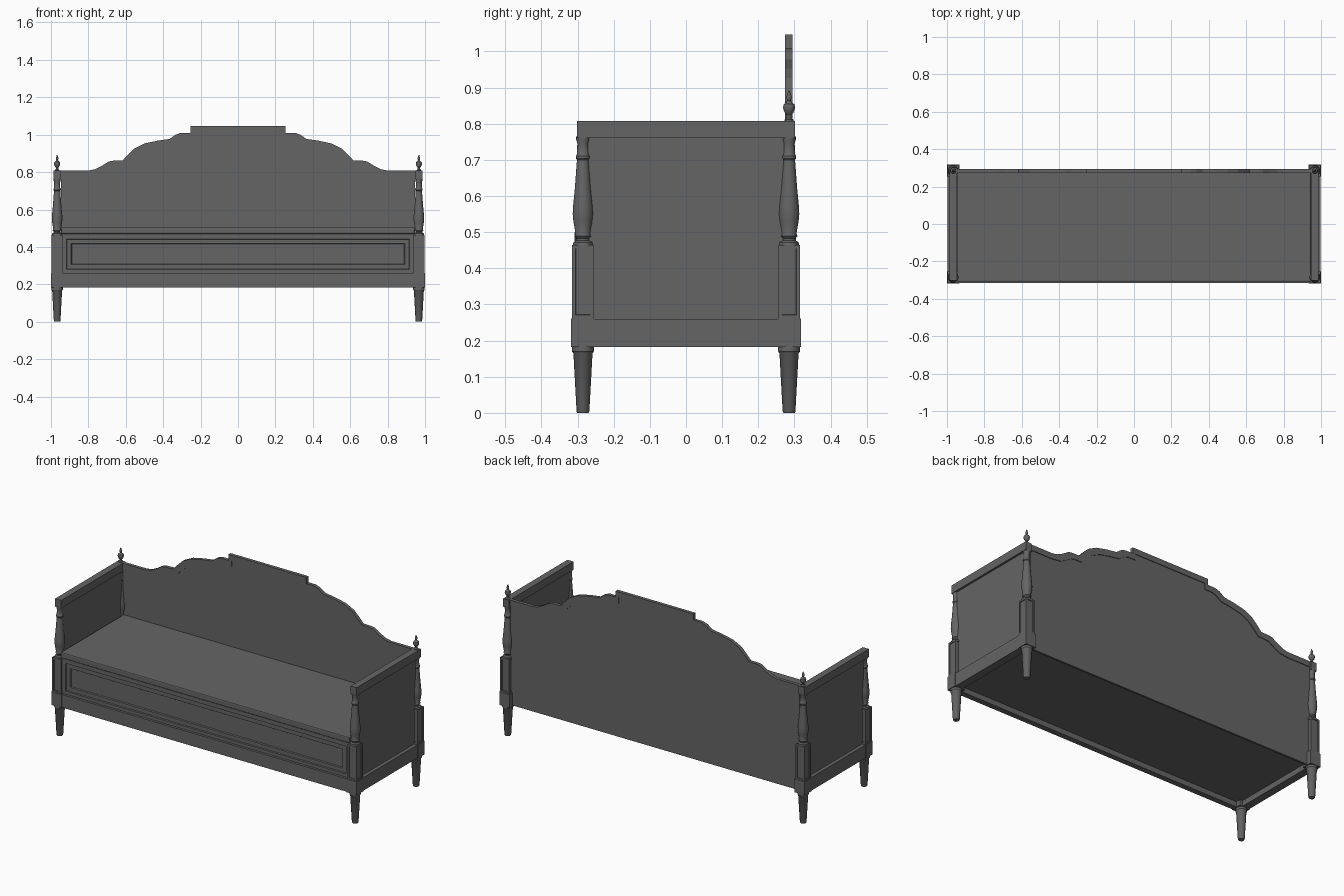
import bpy, bmesh, math
from mathutils import Vector

if "Cube" in bpy.data.objects:
    bpy.data.objects.remove(bpy.data.objects["Cube"])

wood = bpy.data.materials.new("dark grey paint")
wood.diffuse_color = (0.13, 0.13, 0.13, 1)
wood.use_nodes = True
wood.node_tree.nodes["Principled BSDF"].inputs["Base Color"].default_value = wood.diffuse_color


def finish(name, bm, mirror=(False, False), smooth=False, bevel=0):
    bmesh.ops.recalc_face_normals(bm, faces=bm.faces)
    me = bpy.data.meshes.new(name)
    bm.to_mesh(me)
    bm.free()
    me.materials.append(wood)
    ob = bpy.data.objects.new(name, me)
    bpy.context.collection.objects.link(ob)
    if bevel:
        b = ob.modifiers.new("bevel", 'BEVEL')
        b.width, b.segments = bevel, 2
    if any(mirror):
        m = ob.modifiers.new("mirror", 'MIRROR')
        m.use_axis = (mirror[0], mirror[1], False)
        m.use_mirror_merge = False
    if smooth:
        bpy.ops.object.select_all(action='DESELECT')
        ob.select_set(True)
        bpy.context.view_layer.objects.active = ob
        bpy.ops.object.shade_smooth_by_angle(angle=math.radians(35))
    return ob


def box_bm(x0, x1, y0, y1, z0, z1):
    bm = bmesh.new()
    bmesh.ops.create_cube(bm, size=1)
    for v in bm.verts:
        v.co = ((x0 + x1) / 2 + v.co.x * (x1 - x0),
                (y0 + y1) / 2 + v.co.y * (y1 - y0),
                (z0 + z1) / 2 + v.co.z * (z1 - z0))
    return bm


def box(name, *dims, mirror=(False, False), bevel=0):
    return finish(name, box_bm(*dims), mirror, bevel=bevel)


def lathe(name, x, y, profile, mirror, sides=16):
    """Turned part from (radius, height) pairs."""
    bm = bmesh.new()
    rings = []
    for r, z in profile:
        rings.append([bm.verts.new((x + r * math.cos(a), y + r * math.sin(a), z))
                      for a in (2 * math.pi * (i + 0.5) / sides for i in range(sides))])
    for a, b in zip(rings, rings[1:]):
        for i in range(sides):
            j = (i + 1) % sides
            bm.faces.new((a[i], a[j], b[j], b[i]))
    bm.faces.new(rings[0])
    bm.faces.new(rings[-1])
    return finish(name, bm, mirror, smooth=True)


def slab(name, pts, y0, y1):
    """Front-view outline (x, z) extruded in depth."""
    bm = bmesh.new()
    f = bm.faces.new([bm.verts.new((x, y0, z)) for x, z in pts])
    ext = bmesh.ops.extrude_face_region(bm, geom=[f])
    for v in ext["geom"]:
        if isinstance(v, bmesh.types.BMVert):
            v.co.y = y1
    return finish(name, bm)


XY, X = (True, True), (True, False)
PX, PY = 0.967, 0.285          # post centre

# turned feet
lathe("leg", PX, PY, [(0.016, 0), (0.018, 0.004), (0.027, 0.165), (0.031, 0.17),
                      (0.031, 0.185)], XY)

# base corner blocks and rails
box("base_corner_block", 0.932, 1.0, 0.255, 0.318, 0.182, 0.261, mirror=XY)
box("side_base_rail", 0.95, 0.996, -0.30, 0.30, 0.182, 0.26, mirror=X)
box("front_base_rail", -0.95, 0.95, -0.316, -0.283, 0.184, 0.261)
box("bottom_panel", -0.96, 0.96, -0.29, 0.28, 0.215, 0.235)

# square post blocks with a sunken panel on each side
bm = box_bm(PX - 0.029, PX + 0.029, PY - 0.03, PY + 0.03, 0.261, 0.465)
sides = [f for f in bm.faces if abs(f.normal.z) < 0.5]
bmesh.ops.inset_individual(bm, faces=sides, thickness=0.014, depth=0)
bmesh.ops.inset_individual(bm, faces=sides, thickness=0.001, depth=-0.004)
finish("post_block", bm, XY)

# turned spindles above the blocks
lathe("post_spindle", PX, PY,
      [(0.029, 0.463), (0.027, 0.472), (0.019, 0.477), (0.019, 0.483), (0.024, 0.489),
       (0.021, 0.496), (0.027, 0.53), (0.029, 0.55), (0.028, 0.57), (0.023, 0.62),
       (0.017, 0.70), (0.020, 0.704), (0.020, 0.711), (0.017, 0.715),
       (0.016, 0.745), (0.019, 0.755), (0.019, 0.765)], XY)

# arms: panel and top rail
box("arm_panel", 0.953, 0.975, -0.285, 0.285, 0.25, 0.77, mirror=X)
box("arm_rail", 0.947, 0.987, -0.301, 0.301, 0.76, 0.808, mirror=X)

# finials on the back posts
lathe("finial", PX, PY,
      [(0.013, 0.805), (0.013, 0.811), (0.007, 0.816), (0.007, 0.824), (0.012, 0.83),
       (0.016, 0.838), (0.017, 0.846), (0.015, 0.854), (0.008, 0.859), (0.005, 0.864),
       (0.007, 0.87), (0.007, 0.876), (0.004, 0.884), (0.002, 0.891)], X, 12)

# shaped backboard with a thicker border along its top edge
half = [(-0.947, 0.808), (-0.80, 0.808), (-0.765, 0.815), (-0.73, 0.832), (-0.69, 0.857),
        (-0.665, 0.861), (-0.617, 0.862), (-0.59, 0.892), (-0.555, 0.926), (-0.50, 0.953),
        (-0.43, 0.968), (-0.366, 0.977), (-0.334, 1.0), (-0.305, 1.01), (-0.255, 1.01),
        (-0.255, 1.046)]


def both(pts):
    return pts + [(-x, z) for x, z in reversed(pts)]


top = both(half)
low = both([(x + (0.02 if x > -0.8 else 0), z - 0.033) for x, z in half])
slab("backboard", both([(-0.947, 0.186)] + low[:len(half)]), 0.279, 0.290)
bm = bmesh.new()
rows = [[bm.verts.new((x, y, z)) for x, z in line]
        for line, y in ((top, 0.274), (top, 0.294), (low, 0.294), (low, 0.274))]
for k in range(4):
    a, b = rows[k], rows[(k + 1) % 4]
    for i in range(len(top) - 1):
        bm.faces.new((a[i], a[i + 1], b[i + 1], b[i]))
for e in (0, -1):
    bm.faces.new([r[e] for r in rows])
finish("backboard_border", bm)

# front panel with a sunken frame and raised centre
bm = box_bm(-0.942, 0.942, -0.302, -0.275, 0.255, 0.468)
front = [f for f in bm.faces if f.normal.y < -0.5]
for t, d in ((0.035, 0), (0.004, -0.006), (0.032, 0), (0.005, -0.006)):
    bmesh.ops.inset_region(bm, faces=front, thickness=t, depth=d)
finish("front_panel", bm)

# seat
box("seat", -0.945, 0.945, -0.308, 0.28, 0.470, 0.505, bevel=0.006)
